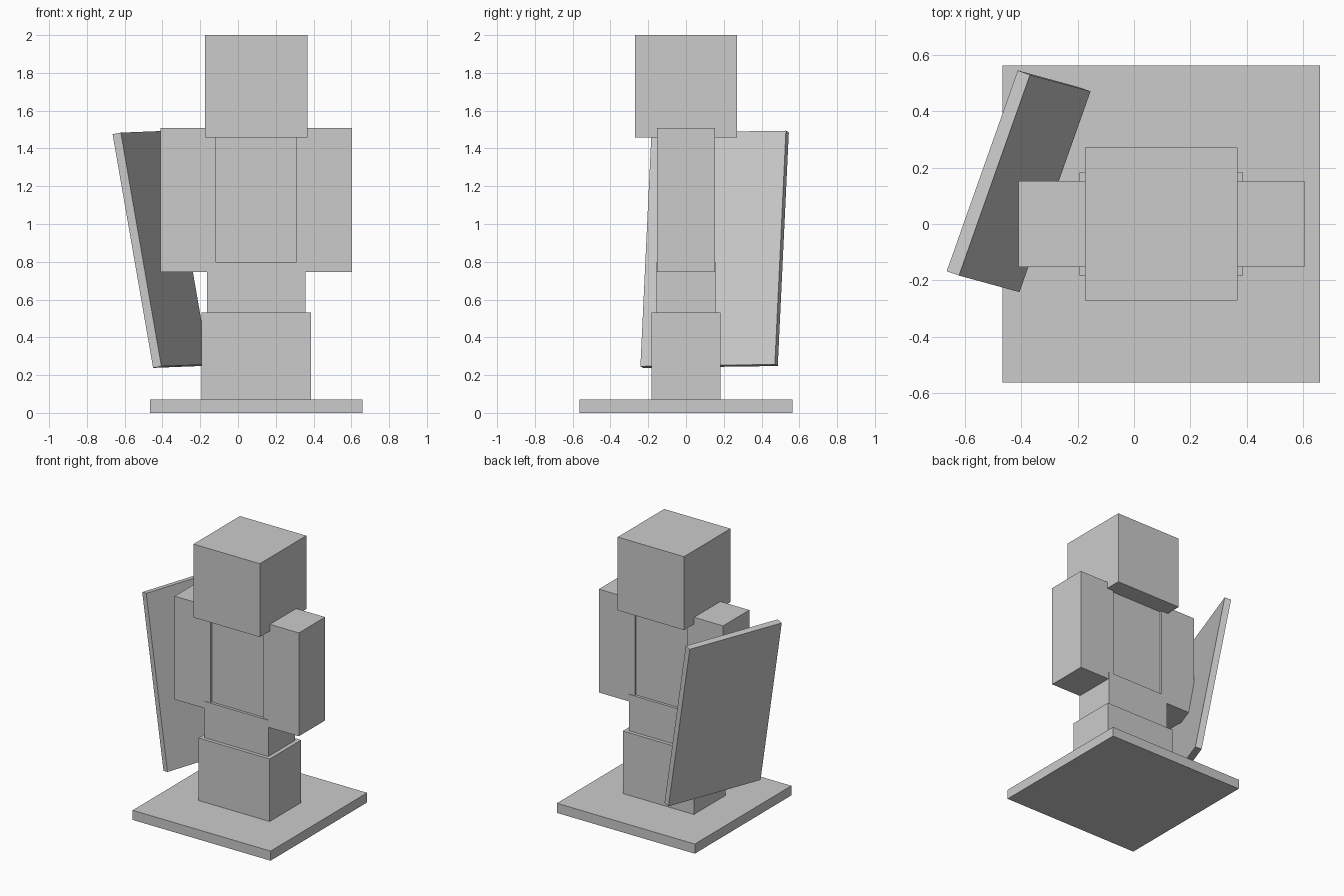
import bpy
import bmesh
from mathutils import Matrix, Vector

default_cube = bpy.data.objects.get("Cube")
if default_cube:
    bpy.data.objects.remove(default_cube, do_unlink=True)

GREY = (0.6, 0.6, 0.6, 1.0)
stone = bpy.data.materials.new("plain grey")
stone.use_nodes = True
stone.diffuse_color = GREY
stone.node_tree.nodes["Principled BSDF"].inputs["Base Color"].default_value = GREY

BODY_X = 0.097  # the figure stands off centre to make room for the shield


def box(name, centre, size, rotation=Matrix.Identity(4)):
    """Flat-faced box with its size baked into the mesh."""
    mesh = bpy.data.meshes.new(name)
    bm = bmesh.new()
    bmesh.ops.create_cube(bm, size=1.0, matrix=Matrix.Diagonal((*size, 1.0)))
    bm.to_mesh(mesh)
    bm.free()
    mesh.materials.append(stone)
    obj = bpy.data.objects.new(name, mesh)
    obj.matrix_world = Matrix.Translation(centre) @ rotation
    bpy.context.collection.objects.link(obj)
    return obj


def body_part(name, width, depth, bottom, top, offset=0.0):
    """Upright box given by its bottom and top heights."""
    return box(name, (BODY_X + offset, 0, (bottom + top) / 2),
               (width, depth, top - bottom))


# Stand and body, from the ground up
body_part("base", 1.125, 1.125, 0.0, 0.071)
body_part("lower_legs", 0.579, 0.366, 0.071, 0.532)
body_part("upper_legs", 0.52, 0.314, 0.532, 0.80)
body_part("torso", 0.428, 0.274, 0.80, 1.46)
body_part("head", 0.541, 0.541, 1.459, 2.0)

# Arms, mirrored about the body
for side, sign in (("left", 1), ("right", -1)):
    body_part(side + "_arm", 0.293, 0.306, 0.746, 1.508, sign * 0.360)

# Shield leaning outwards on the right arm
along = Vector((0.252, 0.712, 0.01)).normalized()
up = Vector((-0.213, 0.063, 1.238))
up = (up - along * up.dot(along)).normalized()
normal = up.cross(along)
tilt = Matrix((along, normal, up)).transposed().to_4x4()
box("shield", (-0.409, 0.1515, 0.866), (0.755, 0.047, 1.257), tilt)
